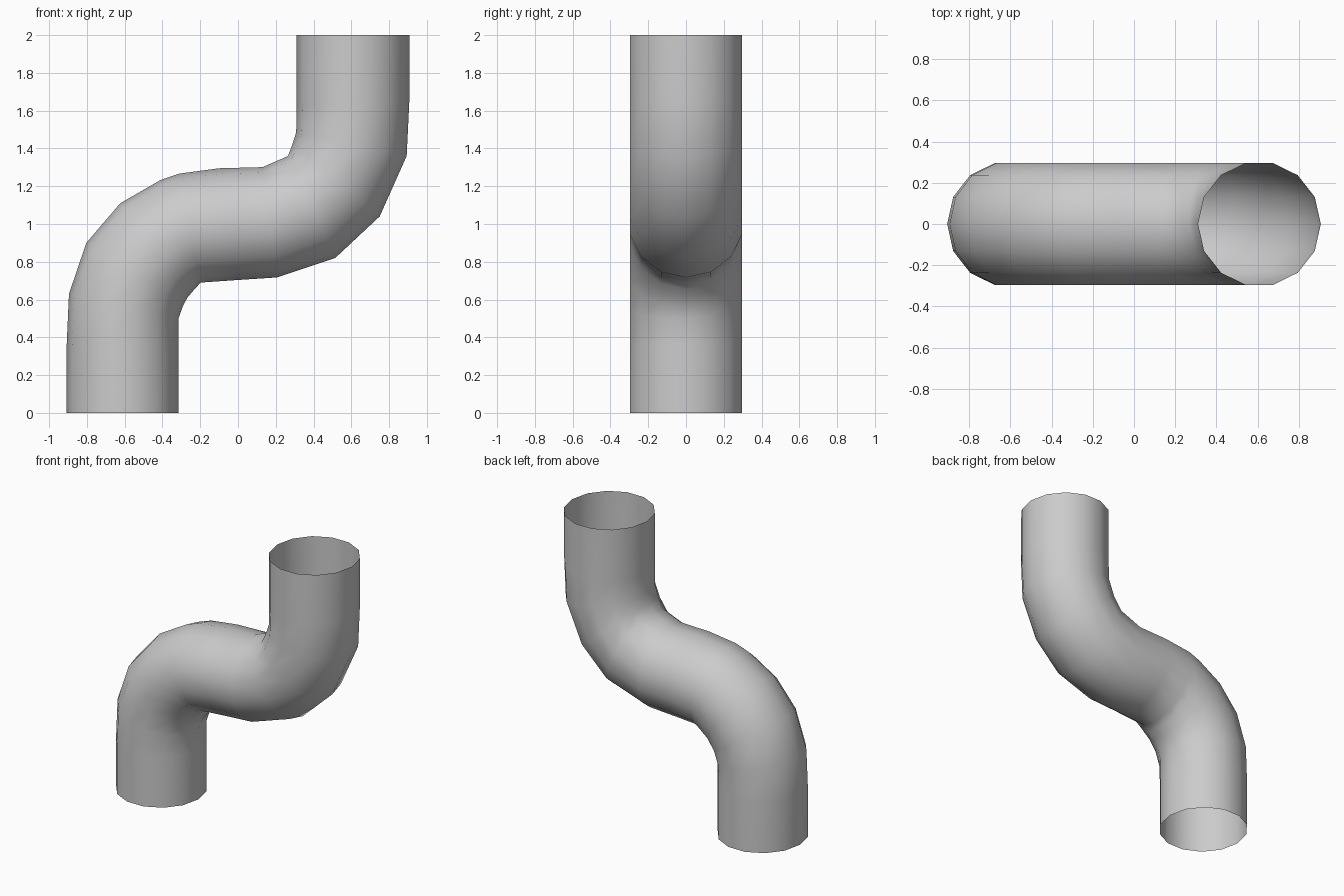
import bpy, bmesh, math

if "Cube" in bpy.data.objects:
    bpy.data.objects.remove(bpy.data.objects["Cube"])

SIDES = 14
RY = 0.303  # half depth of the pipe

# Cross-sections along the S-bend: outer-left (x, z) and inner-right (x, z)
SECTIONS = [
    (-.907, .00, -.315, .00),
    (-.907, .36, -.315, .36),
    (-.895, .63, -.315, .50),
    (-.803, .90, -.292, .565),
    (-.623, 1.11, -.268, .61),
    (-.41, 1.233, -.23, .655),
    (-.31, 1.267, -.197, .69),
    (-.10, 1.295, -.01, .703),
    (.13, 1.301, .205, .717),
    (.265, 1.36, .515, .82),
    (.287, 1.42, .75, 1.04),
    (.308, 1.485, .893, 1.36),
    (.311, 1.62, .907, 1.65),
    (.311, 2.0, .907, 2.0),
]

bm = bmesh.new()
rings = []
for lx, lz, rx, rz in SECTIONS:
    ring = []
    for i in range(SIDES):
        a = 2 * math.pi * i / SIDES
        t = (1 + math.cos(a)) / 2
        ring.append(bm.verts.new((lx + (rx - lx) * t, RY * math.sin(a), lz + (rz - lz) * t)))
    rings.append(ring)

# Skin between neighbouring rings, both ends left open
for lo, hi in zip(rings, rings[1:]):
    for i in range(SIDES):
        j = (i + 1) % SIDES
        bm.faces.new((lo[i], lo[j], hi[j], hi[i])).smooth = True

mesh = bpy.data.meshes.new("bent_pipe")
bm.to_mesh(mesh)
bm.free()
pipe = bpy.data.objects.new("bent_pipe", mesh)
bpy.context.collection.objects.link(pipe)
